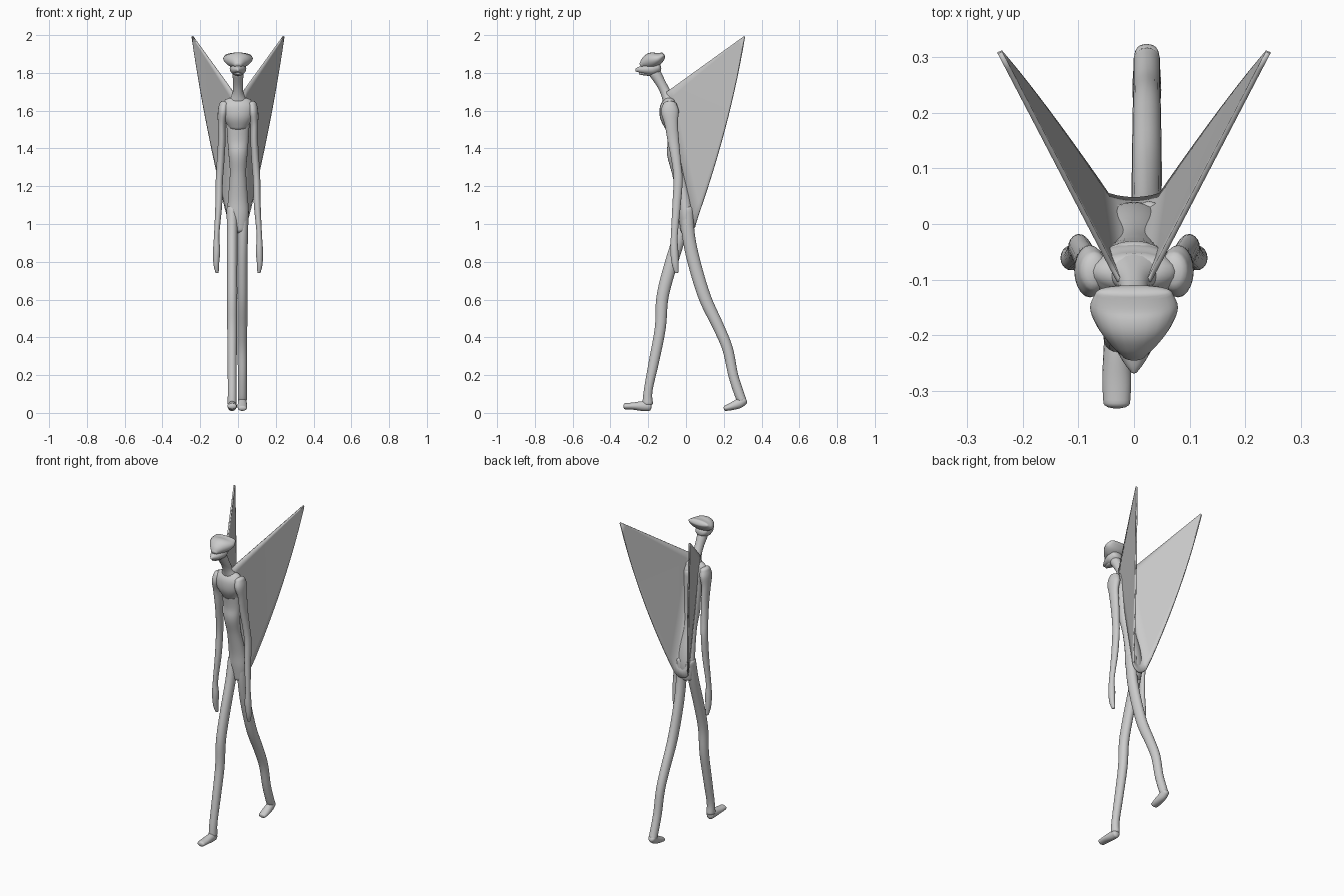
import bpy, math
from mathutils import Vector

cube = bpy.data.objects.get("Cube")
if cube:
    bpy.data.objects.remove(cube, do_unlink=True)

# Single clay colour
grey = bpy.data.materials.new("clay_grey")
grey.use_nodes = True
colour = (0.6, 0.6, 0.6, 1)
grey.diffuse_color = colour
grey.node_tree.nodes["Principled BSDF"].inputs["Base Color"].default_value = colour

SIDES = 20
STEPS = 5


def make_object(name, verts, faces, angle=50):
    mesh = bpy.data.meshes.new(name)
    mesh.from_pydata(verts, [], faces)
    mesh.materials.append(grey)
    obj = bpy.data.objects.new(name, mesh)
    bpy.context.collection.objects.link(obj)
    bpy.ops.object.select_all(action='DESELECT')
    obj.select_set(True)
    bpy.context.view_layer.objects.active = obj
    bpy.ops.object.mode_set(mode='EDIT')
    bpy.ops.mesh.select_all(action='SELECT')
    bpy.ops.mesh.normals_make_consistent(inside=False)
    bpy.ops.object.mode_set(mode='OBJECT')
    bpy.ops.object.shade_smooth_by_angle(angle=math.radians(angle))
    return obj


def spline(rows):
    """Smooth interpolation through rows of (x, y, z, half width, half depth)."""
    pts = [Vector(r) for r in rows]
    out = []
    for i in range(len(pts) - 1):
        a, b, c, d = pts[max(i - 1, 0)], pts[i], pts[i + 1], pts[min(i + 2, len(pts) - 1)]
        for k in range(STEPS):
            t = k / STEPS
            out.append(b + (c - a) * (t / 2) + (a * 2 - b * 5 + c * 4 - d) * (t * t / 2)
                       + (b * 3 - a - c * 3 + d) * (t ** 3 / 2))
    return out + [pts[-1]]


def loft(name, rows, side=1, cap=0.6):
    """Elliptical tube with rounded ends; side=-1 mirrors it in x."""
    path = spline(rows)
    rings = []
    for i, p in enumerate(path):
        tangent = (path[min(i + 1, len(path) - 1)] - path[max(i - 1, 0)]).xyz.normalized()
        rings.append((p.xyz, tangent, p[3], p[4]))

    def dome(ring, sign):
        centre, tan, w, d = ring
        angles = [math.radians(a) for a in (25, 50, 72, 87)]
        return [(centre + tan * sign * cap * min(w, d) * math.sin(a), tan,
                 w * math.cos(a), d * math.cos(a)) for a in angles]

    rings = dome(rings[0], -1)[::-1] + rings + dome(rings[-1], 1)
    verts, faces = [], []
    for centre, tan, w, d in rings:
        across = (Vector((1, 0, 0)) - tan * tan.x).normalized()
        depth = tan.cross(across)
        for k in range(SIDES):
            a = math.tau * k / SIDES
            v = centre + across * w * math.cos(a) + depth * d * math.sin(a)
            verts.append((v.x * side, v.y, v.z))
    for i in range(len(rings) - 1):
        for k in range(SIDES):
            n = (k + 1) % SIDES
            faces.append((i * SIDES + k, i * SIDES + n, (i + 1) * SIDES + n, (i + 1) * SIDES + k))
    last = len(verts) - SIDES
    faces += [tuple(range(SIDES)), tuple(range(last, last + SIDES))]
    return make_object(name, verts, faces)


# Trunk, chest and neck
loft("torso", [(0, -.075, 1.6, .065, .045), (0, -.062, 1.45, .056, .036),
               (0, -.06, 1.37, .05, .04), (0, -.04, 1.27, .043, .034),
               (0, -.01, 1.14, .052, .038), (0, 0, 1.05, .057, .04), (0, 0, .97, .045, .03)])
loft("chest", [(0, -.085, 1.65, .074, .035), (0, -.088, 1.62, .088, .05),
               (0, -.085, 1.57, .08, .053), (0, -.075, 1.52, .055, .04)])
loft("neck", [(0, -.085, 1.64, .055, .035), (0, -.105, 1.69, .03, .028),
              (0, -.13, 1.74, .026, .026), (0, -.165, 1.8, .03, .032)])

# Head: flared crest overhanging a pointed beak
loft("head_crest", [(0, -.122, 1.892, .068, .018), (0, -.15, 1.875, .079, .034),
                    (0, -.185, 1.865, .066, .042), (0, -.215, 1.853, .042, .032),
                    (0, -.235, 1.842, .022, .016)], cap=.5)
loft("skull", [(0, -.15, 1.83, .038, .03), (0, -.18, 1.822, .044, .036),
               (0, -.22, 1.818, .034, .026), (0, -.25, 1.817, .018, .015),
               (0, -.264, 1.815, .007, .009)])
loft("lower_jaw", [(0, -.165, 1.802, .028, .018), (0, -.21, 1.797, .024, .012),
                   (0, -.245, 1.798, .01, .007)])

# Arms with shoulder and hand
arm = [(.072, -.085, 1.635, .026, .036), (.079, -.085, 1.595, .028, .047),
       (.086, -.078, 1.53, .021, .035), (.086, -.067, 1.44, .02, .03),
       (.093, -.05, 1.32, .02, .024), (.099, -.042, 1.23, .019, .024),
       (.102, -.05, 1.1, .018, .022), (.113, -.062, .94, .014, .018),
       (.113, -.062, .86, .019, .021), (.115, -.057, .79, .015, .018),
       (.111, -.05, .745, .009, .011)]
for side, label in ((1, "left"), (-1, "right")):
    loft(label + "_arm", arm, side)

# Striding legs and their feet
loft("right_leg", [(-.03, 0, 1.08, .03, .036), (-.031, -.03, .95, .028, .034),
                   (-.031, -.085, .77, .027, .034), (-.031, -.125, .61, .027, .032),
                   (-.031, -.136, .45, .026, .029), (-.031, -.17, .27, .024, .027),
                   (-.031, -.2, .12, .023, .023), (-.031, -.203, .05, .024, .028)])
loft("right_foot", [(-.031, -.195, .036, .022, .026), (-.031, -.23, .036, .024, .026),
                    (-.031, -.28, .036, .026, .019), (-.031, -.322, .035, .024, .016)])
loft("left_leg", [(.027, .005, 1.08, .03, .036), (.025, .012, .95, .028, .034),
                  (.023, .042, .8, .027, .034), (.023, .1, .61, .027, .033),
                  (.023, .17, .46, .026, .03), (.023, .22, .34, .025, .028),
                  (.023, .25, .2, .024, .026), (.023, .282, .1, .024, .026),
                  (.023, .295, .07, .024, .024)])
loft("left_foot", [(.023, .306, .068, .022, .024), (.023, .28, .05, .024, .026),
                   (.023, .24, .034, .026, .02), (.023, .208, .024, .023, .014)])

# Folded wings joined by a panel along the back
TOP, BASE, TIP = Vector((.028, -.1, 1.7)), Vector((.048, .052, 1.01)), Vector((.243, .312, 1.997))
ROWS, COLS, PANEL = 16, 14, 6


def wing_point(s, t):
    root = TOP.lerp(BASE, t)
    bulge = Vector((.013, .024, 0)) * 4 * s * (1 - s) * t
    return root.lerp(TIP, s) + bulge


def back_row(t):
    wing = [wing_point(s / COLS * .99, t) for s in range(COLS, -1, -1)]
    root = wing[-1]
    middle = []
    for k in range(1, PANEL):
        u = 1 - 2 * k / PANEL
        dip = 1 - u * u
        middle.append(Vector((root.x * u, root.y - .008 * dip, root.z - .03 * dip * t)))
    return wing + middle + [Vector((-v.x, v.y, v.z)) for v in reversed(wing)]


grid = [back_row(r / ROWS) for r in range(ROWS + 1)]
width = len(grid[0])
quads = [(r * width + c, r * width + c + 1, (r + 1) * width + c + 1, (r + 1) * width + c)
         for r in range(ROWS) for c in range(width - 1)]
wings = make_object("wings_and_back_panel", [v for row in grid for v in row], quads, 40)
solid = wings.modifiers.new("thickness", 'SOLIDIFY')
solid.thickness = .009
solid.offset = 0
